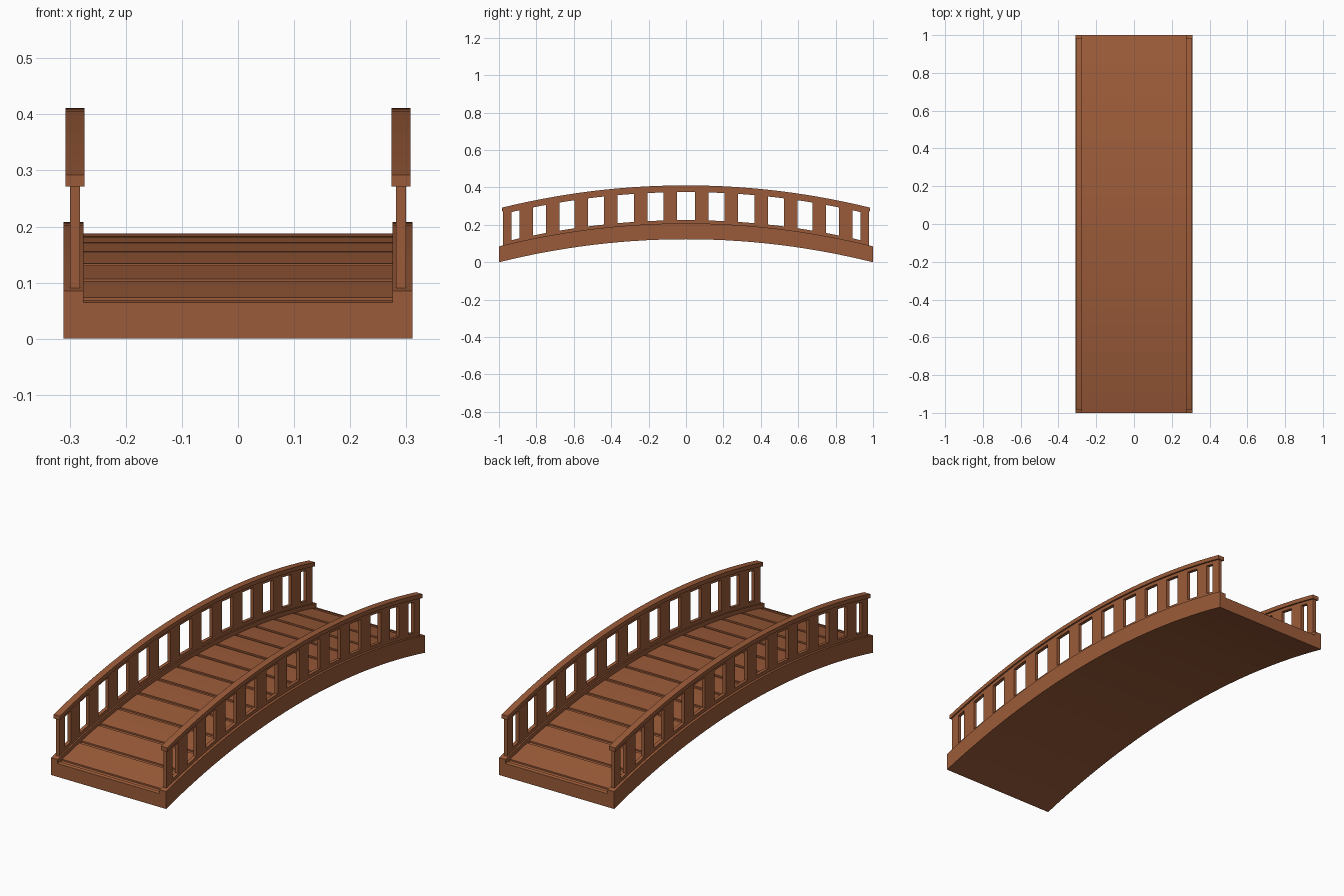
import bpy, bmesh

if "Cube" in bpy.data.objects:
    bpy.data.objects.remove(bpy.data.objects["Cube"])

wood = bpy.data.materials.new("brown wood")
wood.diffuse_color = (0.33, 0.105, 0.041, 1)
wood.use_nodes = True
wood.node_tree.nodes["Principled BSDF"].inputs["Base Color"].default_value = wood.diffuse_color

RISE = 0.123
SAG_R = (1 + RISE ** 2) / (2 * RISE)


def arc(y):
    """Height of the bridge's underside at y (circular arc)."""
    return max(0.0, (SAG_R ** 2 - y * y) ** 0.5 - SAG_R + RISE)


def strip(bm, x0, x1, lo, hi, y0, y1, n):
    """Solid bar following the arc between two height offsets."""
    rings = []
    for i in range(n + 1):
        y = y0 + (y1 - y0) * i / n
        a = arc(y)
        rings.append([bm.verts.new((x, y, a + h)) for x, h in
                      ((x0, lo), (x1, lo), (x1, hi), (x0, hi))])
    for r, s in zip(rings, rings[1:]):
        for k in range(4):
            m = (k + 1) % 4
            bm.faces.new((r[k], r[m], s[m], s[k]))
    bm.faces.new(rings[0])
    bm.faces.new(rings[-1])


def finish(bm, name):
    bmesh.ops.recalc_face_normals(bm, faces=bm.faces)
    me = bpy.data.meshes.new(name)
    bm.to_mesh(me)
    bm.free()
    me.materials.append(wood)
    ob = bpy.data.objects.new(name, me)
    bpy.context.collection.objects.link(ob)
    return ob


# arched deck base
bm = bmesh.new()
strip(bm, -0.29, 0.29, 0, 0.058, -1, 1, 28)
# solid end sills
for s in (-1, 1):
    strip(bm, -0.276, 0.276, 0.03, 0.065, s, s * 0.985, 1)
finish(bm, "deck_base")

# planks with narrow gaps
bm = bmesh.new()
count, half, gap = 13, 0.975, 0.018
pitch = 2 * half / count
for i in range(count):
    y = -half + i * pitch
    strip(bm, -0.276, 0.276, 0.05, 0.065, y + gap / 2, y + pitch - gap / 2, 2)
finish(bm, "deck_planks")

centres = [0.083, 0.243, 0.402, 0.56, 0.712, 0.853]
for s, side in ((-1, "left"), (1, "right")):
    # side beam
    bm = bmesh.new()
    strip(bm, s * 0.275, s * 0.311, 0, 0.085, -1, 1, 28)
    finish(bm, side + "_side_beam")

    # handrail
    bm = bmesh.new()
    strip(bm, s * 0.274, s * 0.307, 0.268, 0.288, -0.985, 0.985, 28)
    finish(bm, side + "_handrail")

    # railing frame: bottom and top runners with balusters
    bm = bmesh.new()
    a, b = s * 0.282, s * 0.299
    strip(bm, a, b, 0.08, 0.102, -0.978, 0.978, 28)
    strip(bm, a, b, 0.252, 0.27, -0.978, 0.978, 28)
    for c in centres:
        for t in (-c, c):
            strip(bm, a, b, 0.095, 0.26, t - 0.036, t + 0.036, 1)
    for t in (-1, 1):
        strip(bm, a, b, 0.082, 0.268, t * 0.932, t * 0.978, 1)
    finish(bm, side + "_balusters")
